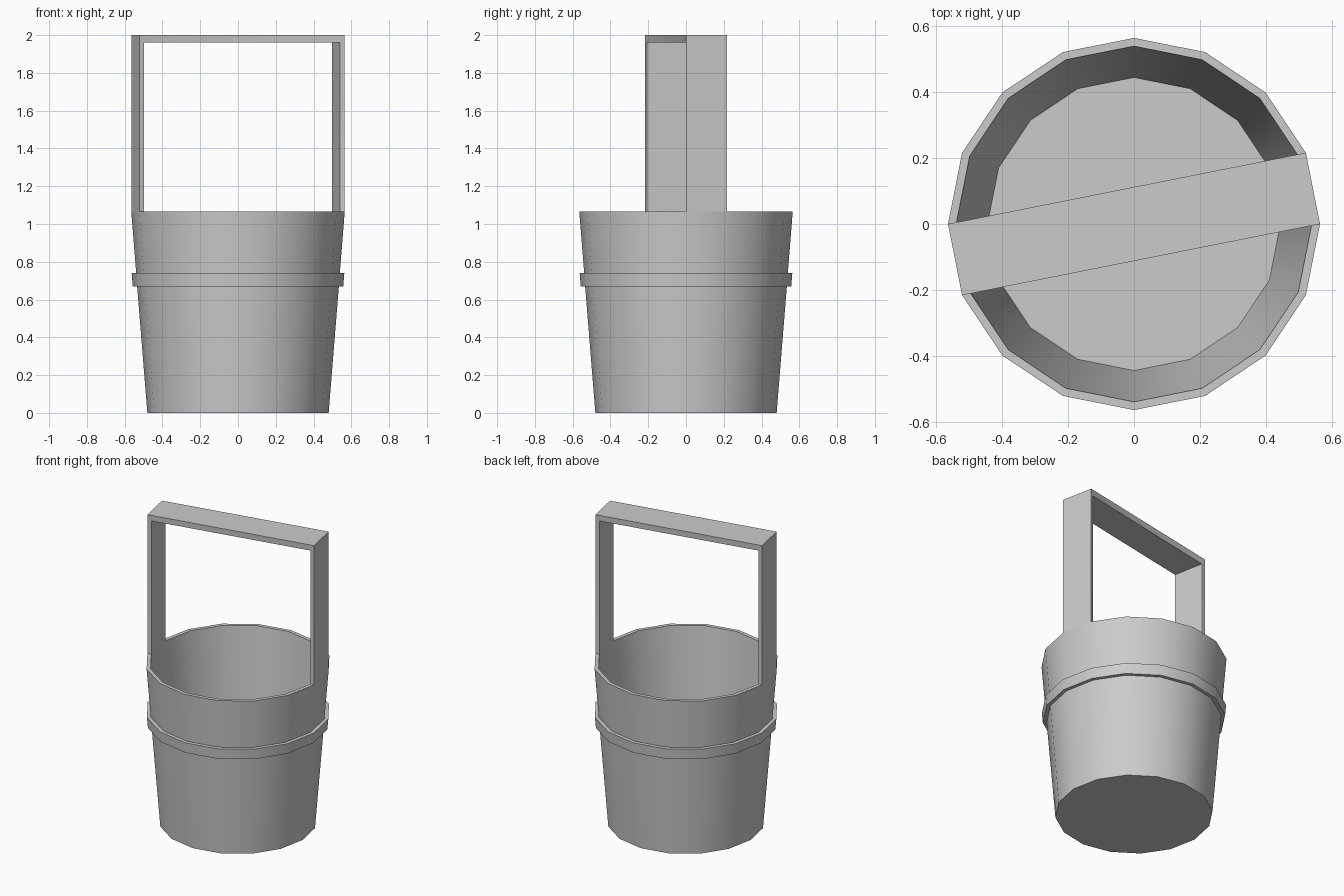
import bpy, bmesh
from math import cos, sin, tau, radians

if "Cube" in bpy.data.objects:
    bpy.data.objects.remove(bpy.data.objects["Cube"])

SIDES = 16
RIM_Z, R_OUT, R_IN = 1.065, 0.565, 0.54


def pt(k, r, z):
    a = tau * k / SIDES
    return (r * cos(a), r * sin(a), z)


def finish(name, bm):
    bmesh.ops.recalc_face_normals(bm, faces=bm.faces)
    me = bpy.data.meshes.new(name)
    bm.to_mesh(me)
    bm.free()
    ob = bpy.data.objects.new(name, me)
    bpy.context.collection.objects.link(ob)
    bpy.ops.object.select_all(action='DESELECT')
    ob.select_set(True)
    bpy.context.view_layer.objects.active = ob
    bpy.ops.object.shade_smooth_by_angle(angle=radians(30))
    return ob


# Bucket: outer wall with raised band, rim, inner wall, floor
profile = [(0.48, 0), (0.534, 0.67), (0.557, 0.67), (0.563, 0.74),
           (0.539, 0.74), (R_OUT, RIM_Z), (R_IN, RIM_Z), (0.445, 0.03)]
RIM = 5
bm = bmesh.new()
rings = [[bm.verts.new(pt(k, r, z)) for k in range(SIDES)] for r, z in profile]
for i in range(len(rings) - 1):
    for k in range(SIDES):
        if i == RIM and k in (0, SIDES // 2):
            continue  # the handle posts rise from these rim segments
        n = (k + 1) % SIDES
        bm.faces.new((rings[i][k], rings[i][n], rings[i + 1][n], rings[i + 1][k]))
bm.faces.new(rings[0])
bm.faces.new(rings[-1])
finish("bucket", bm)

# Handle: square arch continuing two opposite rim segments
bm = bmesh.new()
stations = []
for (ka, kb), z_out, z_in in [((0, 1), RIM_Z, RIM_Z), ((0, 1), 2.0, 1.96),
                              ((9, 8), 2.0, 1.96), ((9, 8), RIM_Z, RIM_Z)]:
    stations.append([bm.verts.new(p) for p in (
        pt(ka, R_OUT, z_out), pt(kb, R_OUT, z_out),
        pt(kb, R_IN, z_in), pt(ka, R_IN, z_in))])
for a, b in zip(stations, stations[1:]):
    for j in range(4):
        n = (j + 1) % 4
        bm.faces.new((a[j], a[n], b[n], b[j]))
finish("handle", bm)
